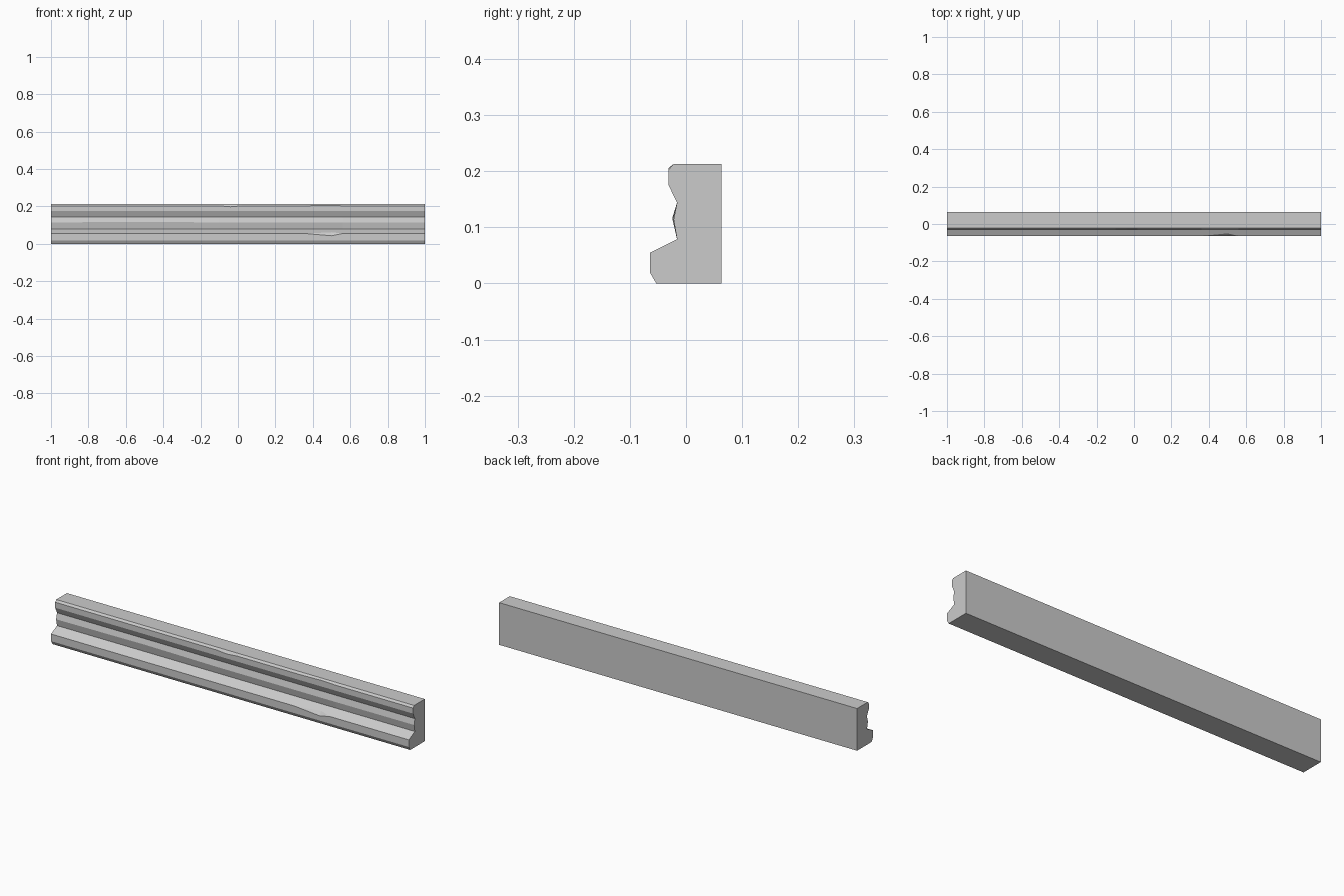
import bpy
import bmesh

# Remove the default cube
cube = bpy.data.objects.get("Cube")
if cube:
    bpy.data.objects.remove(cube, do_unlink=True)

# Plain stone grey
stone = bpy.data.materials.new("stone_grey")
stone.use_nodes = True
colour = (0.6, 0.6, 0.6, 1)
stone.diffuse_color = colour
stone.node_tree.nodes["Principled BSDF"].inputs["Base Color"].default_value = colour

# Moulding profile (y, z); the ledge lip is doubled so a chip can open there
BASE = {
    "back_bottom": (0.063, 0), "back_top": (0.063, 0.213),
    "bevel_top": (-0.022, 0.213), "bevel_low": (-0.031, 0.203),
    "band_low": (-0.031, 0.175), "cove_top": (-0.016, 0.144),
    "ridge": (-0.024, 0.114), "cove_low": (-0.016, 0.079),
    "lip_back": (-0.064, 0.055), "lip_front": (-0.064, 0.055),
    "foot": (-0.064, 0.019), "foot_bottom": (-0.053, 0),
}

# Stations along the length, with worn points that leave the profile
STATIONS = [
    (-1.0, {}),
    (-0.5, {"ridge": (-0.024, 0.118)}),
    (-0.1, {}),
    (-0.04, {"bevel_low": (-0.031, 0.198)}),
    (0.02, {}),
    (0.36, {}),
    (0.5, {"lip_back": (-0.05, 0.062), "lip_front": (-0.064, 0.043),
           "bevel_low": (-0.031, 0.206)}),
    (0.56, {}),
    (1.0, {"ridge": (-0.022, 0.114)}),
]

# Loft the sections together and cap both ends
bm = bmesh.new()
rings = []
for x, worn in STATIONS:
    section = {**BASE, **worn}
    rings.append([bm.verts.new((x, y, z)) for y, z in section.values()])
count = len(BASE)
for a, b in zip(rings, rings[1:]):
    for i in range(count):
        j = (i + 1) % count
        bm.faces.new((a[i], a[j], b[j], b[i]))
bm.faces.new(rings[0])
bm.faces.new(rings[-1])
bmesh.ops.remove_doubles(bm, verts=bm.verts, dist=0.0005)
bmesh.ops.recalc_face_normals(bm, faces=bm.faces)

mesh = bpy.data.meshes.new("moulding")
bm.to_mesh(mesh)
bm.free()
mesh.materials.append(stone)
moulding = bpy.data.objects.new("moulding", mesh)
bpy.context.collection.objects.link(moulding)
